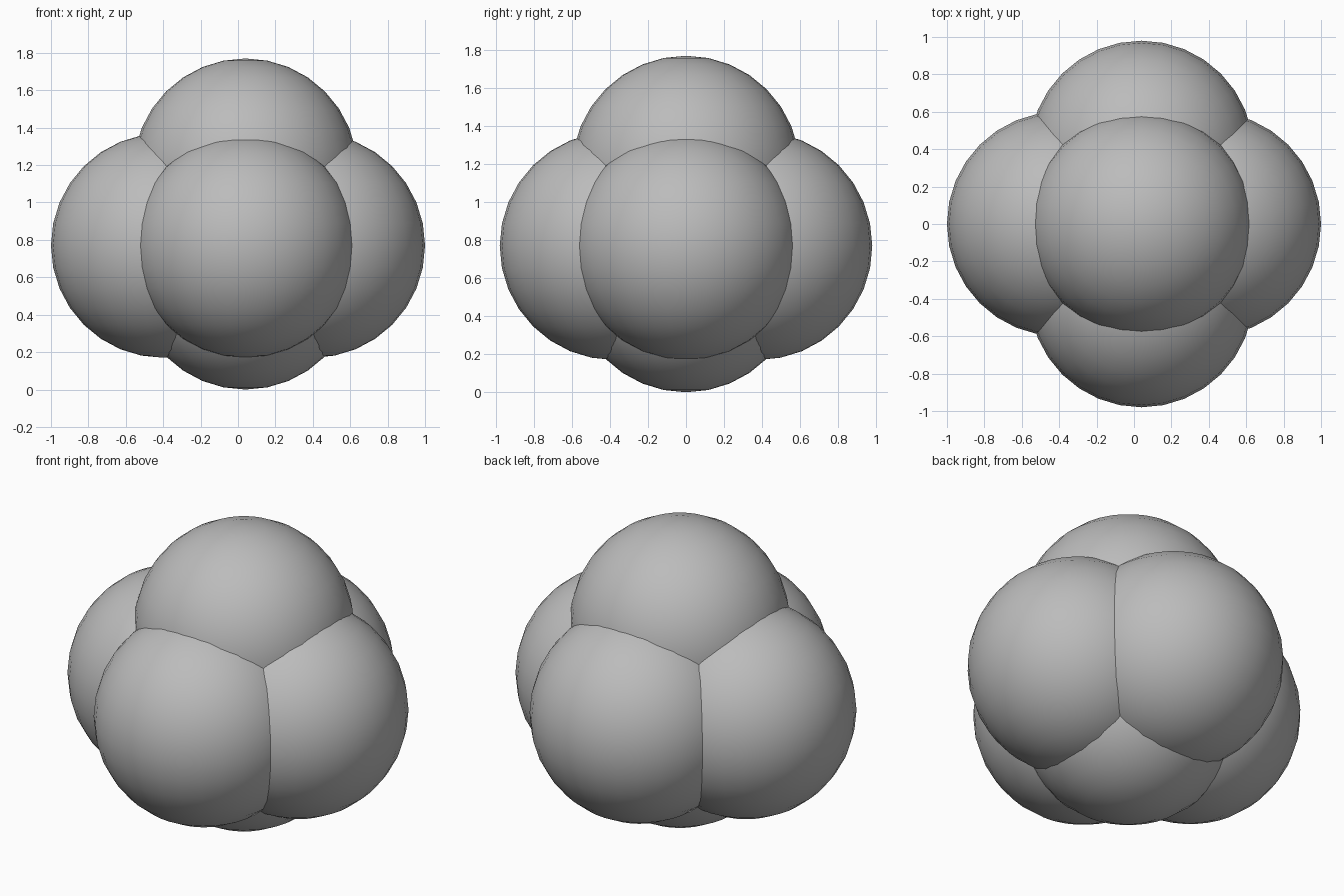
import bpy

if "Cube" in bpy.data.objects:
    bpy.data.objects.remove(bpy.data.objects["Cube"])

# One plain grey for the whole cluster
grey = bpy.data.materials.new("plain_grey")
grey.diffuse_color = (0.5, 0.5, 0.5, 1.0)
grey.use_nodes = True
grey.node_tree.nodes["Principled BSDF"].inputs["Base Color"].default_value = grey.diffuse_color

RADIUS = 0.6

# Six overlapping lobes: one per direction
LOBES = {
    "left_lobe": (-0.40, 0.0, 0.77),
    "right_lobe": (0.40, 0.0, 0.77),
    "front_lobe": (0.04, -0.38, 0.77),
    "back_lobe": (0.04, 0.38, 0.77),
    "top_lobe": (0.04, 0.0, 1.17),
    "bottom_lobe": (0.04, 0.0, 0.60),
}

for name, centre in LOBES.items():
    bpy.ops.mesh.primitive_uv_sphere_add(segments=32, ring_count=16,
                                         radius=RADIUS, location=centre)
    lobe = bpy.context.object
    lobe.name = name
    lobe.data.materials.append(grey)
    bpy.ops.object.shade_smooth()
